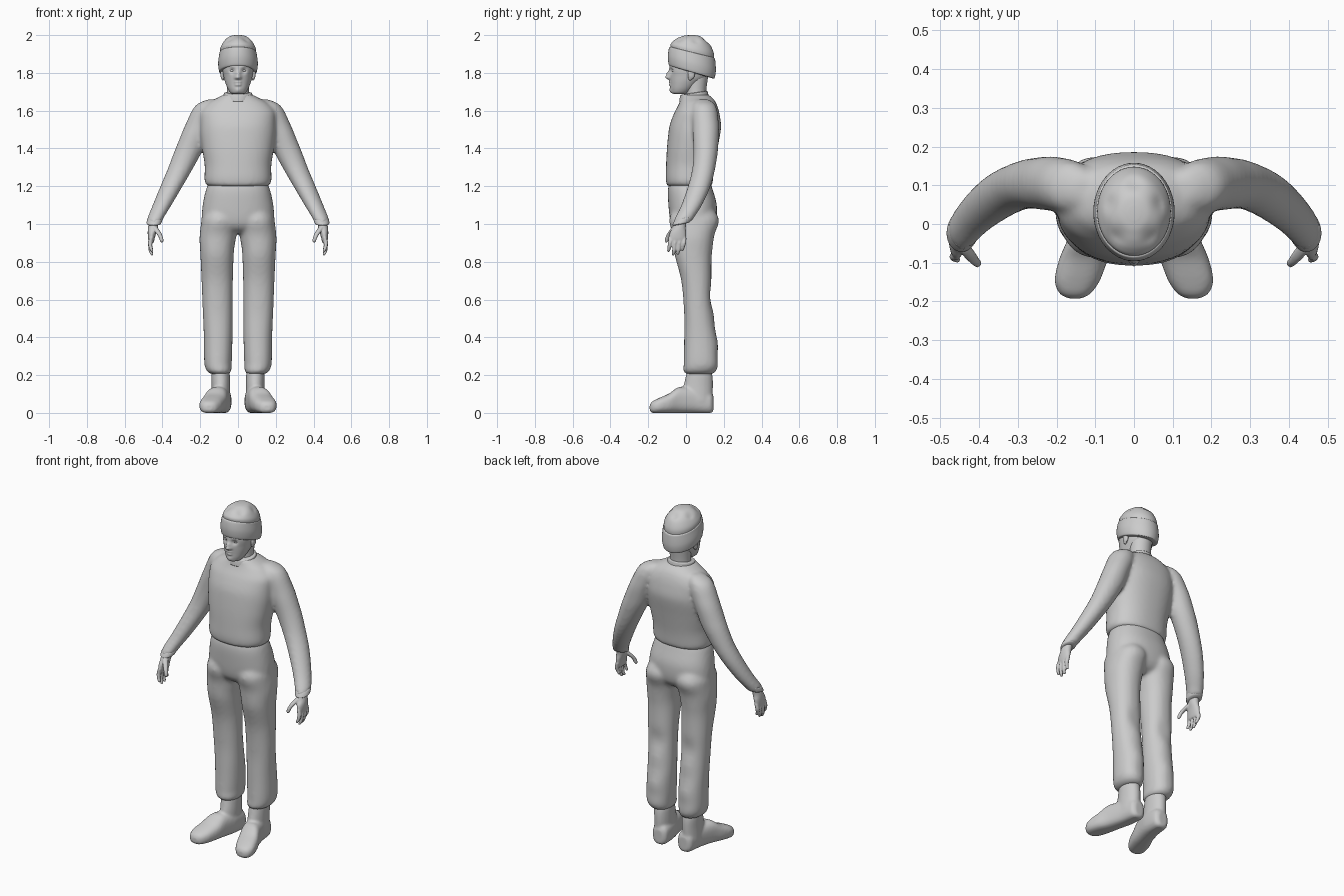
import bpy, bmesh, math
from mathutils import Vector, Matrix


def spline(rows, steps):
    """Smooth, non-overshooting interpolation of ring parameters."""
    rows = [tuple(r) + (0,) * (6 - len(r)) for r in rows]
    n = len(rows)

    def tangent(i, k):
        if i == 0 or i == n - 1:
            return 0.5 * (rows[min(i + 1, n - 1)][k] - rows[max(i - 1, 0)][k])
        a, b = rows[i][k] - rows[i - 1][k], rows[i + 1][k] - rows[i][k]
        if a * b <= 0:
            return 0.0
        return math.copysign(min(abs(a + b) / 2, 2 * abs(a), 2 * abs(b)), a)

    out = []
    for i in range(n - 1):
        for s in range(steps):
            t = s / steps
            out.append([(2*t**3 - 3*t*t + 1) * rows[i][k] + (t**3 - 2*t*t + t) * tangent(i, k)
                        + (3*t*t - 2*t**3) * rows[i + 1][k] + (t**3 - t*t) * tangent(i + 1, k)
                        for k in range(6)])
    return out + [list(rows[-1])]


def loft(bm, rows, segs=32, power=2.0, steps=5, axis='Z'):
    """Rings: x, y, z, half width, half depth, tilt."""
    rings = []
    for x, y, z, ru, rv, tilt in spline(rows, steps):
        ring = []
        for i in range(segs):
            a = 2 * math.pi * i / segs
            c, s = math.cos(a), math.sin(a)
            u = ru * math.copysign(abs(c) ** (2 / power), c)
            v = rv * math.copysign(abs(s) ** (2 / power), s)
            co = (x + u, y + v, z + tilt * v) if axis == 'Z' else (x + u, y, max(0, z + v))
            ring.append(bm.verts.new(co))
        rings.append(ring)
    for a, b in zip(rings, rings[1:]):
        for i in range(segs):
            j = (i + 1) % segs
            bm.faces.new((a[i], a[j], b[j], b[i]))
    bm.faces.new(rings[0][::-1])
    bm.faces.new(rings[-1])


def ball(bm, loc, size):
    bmesh.ops.create_uvsphere(bm, u_segments=20, v_segments=12, radius=1,
                              matrix=Matrix.LocRotScale(Vector(loc), None, Vector(size)))


def bump(bm, centre, radius, offset):
    c = Vector(centre)
    for v in bm.verts:
        v.co += Vector(offset) * math.exp(-((v.co - c).length / radius) ** 2)


def finish(name, bm, mirror=False, voxel=0, smooth=4):
    bmesh.ops.recalc_face_normals(bm, faces=bm.faces[:])
    for f in bm.faces:
        f.smooth = True
    me = bpy.data.meshes.new(name)
    bm.to_mesh(me)
    bm.free()
    ob = bpy.data.objects.new(name, me)
    bpy.context.collection.objects.link(ob)
    if mirror:
        ob.modifiers.new("mirror", 'MIRROR').use_mirror_merge = False
    if voxel:
        r = ob.modifiers.new("fuse", 'REMESH')
        r.mode, r.voxel_size, r.use_smooth_shade = 'VOXEL', voxel, True
        s = ob.modifiers.new("soften", 'SMOOTH')
        s.factor, s.iterations = 0.5, smooth
    return ob


# sweater: torso and sleeves fused
bm = bmesh.new()
loft(bm, [(0, .018, 1.198, .135, .10), (0, .018, 1.203, .163, .118), (0, .018, 1.235, .177, .125),
          (0, .022, 1.3, .176, .128), (0, .033, 1.4, .19, .134), (0, .047, 1.5, .2, .138),
          (0, .056, 1.58, .2, .122), (0, .062, 1.635, .165, .10), (0, .058, 1.665, .115, .085),
          (0, .045, 1.685, .075, .072)], 48, 2.3)
loft(bm, [(.13, .09, 1.66, .03, .03), (.16, .095, 1.63, .062, .06), (.185, .10, 1.57, .074, .07),
          (.217, .105, 1.5, .073, .07), (.252, .105, 1.41, .075, .066), (.302, .095, 1.3, .067, .061),
          (.352, .07, 1.2, .059, .06), (.402, .03, 1.1, .05, .055), (.437, -.01, 1.03, .043, .05),
          (.443, -.02, 1.012, .041, .049)])
finish("sweater", bm, True, .011, 5)

# sleeve cuffs and collar
bm = bmesh.new()
loft(bm, [(.437, -.008, 1.035, .036, .044), (.44, -.014, 1.025, .041, .049, .2),
          (.445, -.024, 1.005, .039, .048, .2), (.447, -.027, .998, .03, .038, .2)])
finish("cuffs", bm, True)
bm = bmesh.new()
loft(bm, [(0, .042, 1.66, .08, .078, .15), (0, .042, 1.68, .077, .075, .15),
          (0, .042, 1.692, .073, .071, .15), (0, .043, 1.695, .06, .06, .15)], 40)
finish("collar", bm)

# trousers: hips and legs fused
bm = bmesh.new()
loft(bm, [(0, .02, 1.24, .14, .1), (0, .022, 1.19, .167, .117), (0, .035, 1.1, .187, .128),
          (0, .038, 1.02, .193, .122), (0, .038, .975, .17, .10), (0, .038, .95, .08, .06)], 48, 2.3)
loft(bm, [(.09, .04, 1.1, .06, .09), (.097, .043, 1.02, .097, .132), (.106, .04, .94, .097, .11),
          (.111, .038, .85, .089, .1), (.11, .055, .7, .083, .08), (.108, .063, .55, .079, .074),
          (.105, .075, .4, .076, .085), (.106, .08, .27, .073, .092), (.1, .073, .222, .065, .087),
          (.095, .07, .205, .045, .065)], power=2.2)
# soft creases behind knees and above ankles
for z, d in ((.62, .01), (.52, -.008), (.36, -.007), (.3, .006)):
    bump(bm, (.1, .15, z), .05, (0, -d, 0))
finish("trousers", bm, True, .011, 5)

# shoes: foot and ankle fused
bm = bmesh.new()
loft(bm, [(.083, .145, .05, .025, .04), (.083, .13, .055, .045, .058), (.09, .05, .065, .054, .068),
          (.11, -.03, .068, .058, .07), (.13, -.09, .05, .063, .052), (.145, -.14, .039, .06, .041),
          (.152, -.178, .03, .042, .031), (.153, -.192, .027, .018, .017)],
     power=2.6, axis='Y')
loft(bm, [(.092, .07, .24, .042, .06), (.092, .07, .2, .049, .07), (.091, .065, .14, .049, .078),
          (.092, .06, .06, .05, .08)])
finish("shoes", bm, True, .008, 4)

# hands: palm, fingers and thumb fused
bm = bmesh.new()
loft(bm, [(.445, -.026, 1.03, .026, .032), (.45, -.035, .985, .026, .034), (.456, -.043, .95, .022, .044),
          (.459, -.046, .915, .016, .046), (.459, -.047, .9, .011, .04)])
for i, tip in enumerate((.853, .834, .838, .858)):
    y = -.082 + .0245 * i
    loft(bm, [(.458, y, .93, .011, .011), (.465, y - .002, .9, .0115, .0115),
              (.463, y - .006, tip + .025, .010, .010), (.456, y - .01, tip + .005, .008, .008),
              (.455, y - .01, tip - .001, .004, .004)], 16)
loft(bm, [(.442, -.055, .985, .015, .018), (.425, -.078, .96, .015, .015), (.411, -.095, .935, .012, .012),
          (.404, -.102, .912, .010, .010), (.403, -.104, .902, .005, .005)], 16)
finish("hands", bm, True, .004, 3)

# head with sculpted face
bm = bmesh.new()
loft(bm, [(0, -.03, 1.687, .015, .02), (0, -.03, 1.692, .036, .042), (0, -.02, 1.712, .052, .06),
          (0, -.003, 1.745, .066, .08), (0, .015, 1.78, .076, .101), (0, .022, 1.83, .083, .11),
          (0, .03, 1.9, .08, .105), (0, .03, 1.95, .05, .07)], 72, 2.1, 9)
for s in (-1, 1):
    bump(bm, (s * .03, -.08, 1.812), .015, (0, .013, 0))          # eye socket
    bump(bm, (s * .032, -.085, 1.833), .014, (0, -.006, 0))       # brow
    bump(bm, (s * .011, -.09, 1.773), .007, (s * .002, -.009, 0))  # nostril
bump(bm, (0, -.088, 1.778), .014, (0, -.024, 0))                  # nose tip
bump(bm, (0, -.09, 1.798), .012, (0, -.012, 0))                   # nose bridge
for s in (-.012, 0, .012):
    bump(bm, (s, -.085, 1.751), .007, (0, -.006, 0))              # upper lip
    bump(bm, (s * .8, -.082, 1.737), .007, (0, -.007, 0))         # lower lip
bump(bm, (0, -.075, 1.708), .016, (0, -.008, 0))                  # chin
finish("head", bm)

# eyes, ears, neck
bm = bmesh.new()
ball(bm, (.03, -.063, 1.812), (.014, .011, .008))
finish("eyes", bm, True)
bm = bmesh.new()
ball(bm, (.083, .028, 1.795), (.011, .02, .03))
ball(bm, (.08, .022, 1.772), (.008, .011, .013))
finish("ears", bm, True, .004, 3)
bm = bmesh.new()
loft(bm, [(0, .05, 1.64, .065, .06), (0, .052, 1.7, .058, .055), (0, .055, 1.8, .062, .065)])
finish("neck", bm)

# knitted hat: turned-up brim and gathered crown
bm = bmesh.new()
loft(bm, [(0, .03, 1.803, .085, .11, -.29), (0, .03, 1.806, .098, .12, -.29),
          (0, .031, 1.85, .105, .127, -.29), (0, .032, 1.895, .1, .123, -.26),
          (0, .033, 1.908, .097, .118, -.25), (0, .033, 1.911, .085, .105, -.25)], 48)
finish("hat_brim", bm)
bm = bmesh.new()
loft(bm, [(0, .033, 1.88, .09, .11, -.25), (0, .033, 1.92, .095, .115, -.22),
          (0, .032, 1.955, .082, .1, -.13), (0, .03, 1.98, .064, .075, -.06),
          (0, .028, 1.995, .04, .046), (0, .028, 2.0, .015, .018)], 48)
for a in range(5):
    t = a * 2 * math.pi / 5 + .3
    bump(bm, (.07 * math.cos(t), .03 + .075 * math.sin(t), 1.975), .022, (0, 0, -.01))
finish("hat_crown", bm)
